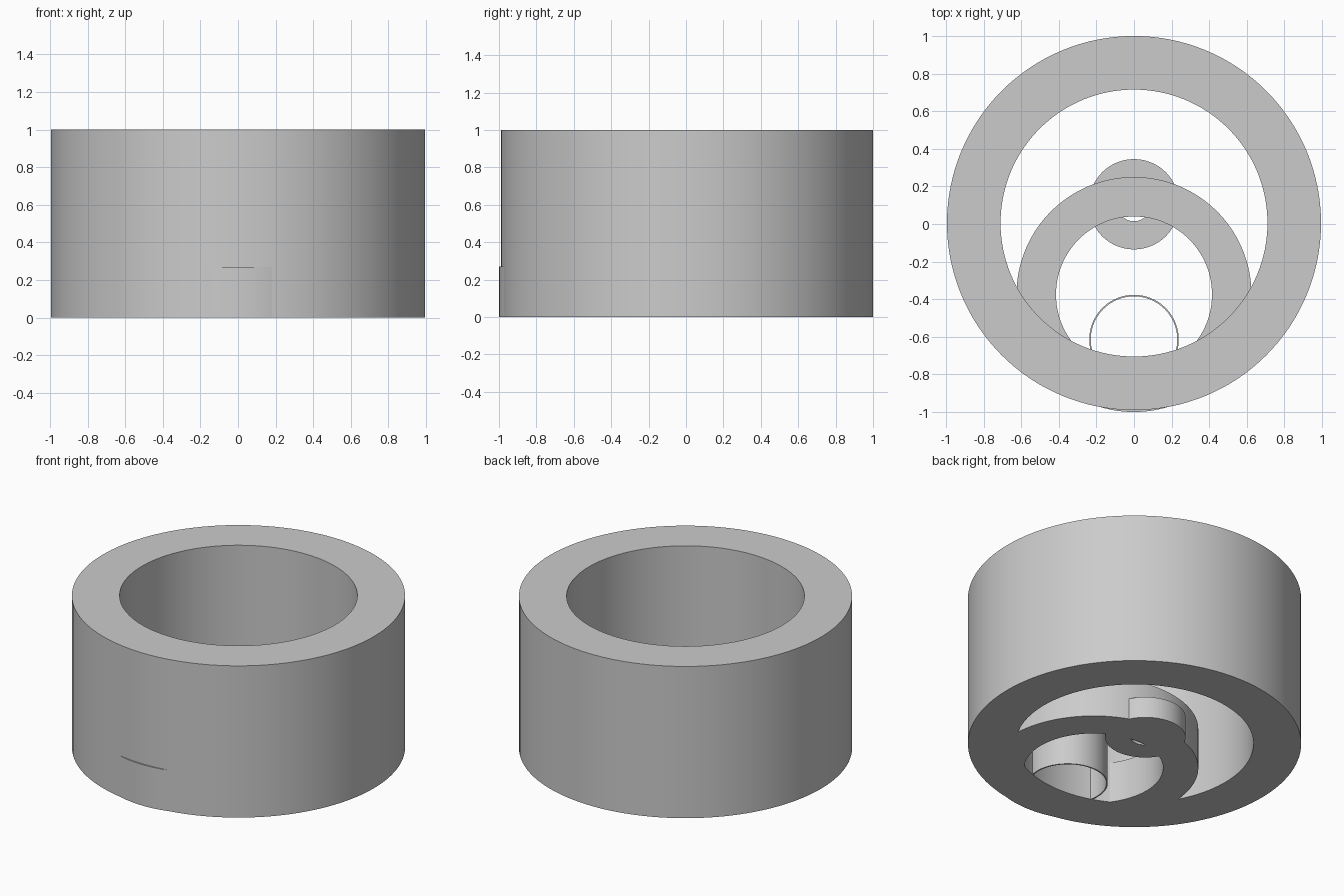
import bpy, bmesh, math

if "Cube" in bpy.data.objects:
    bpy.data.objects.remove(bpy.data.objects["Cube"])

SEGMENTS = 128


def tube(name, y, outer, inner, height):
    """Upright ring standing on z = 0, centred on (0, y)."""
    bm = bmesh.new()
    profile = [(outer, 0), (outer, height), (inner, height), (inner, 0)]
    loops = []
    for i in range(SEGMENTS):
        a = 2 * math.pi * i / SEGMENTS
        loops.append([bm.verts.new((r * math.cos(a), r * math.sin(a), z))
                      for r, z in profile])
    for i in range(SEGMENTS):
        a, b = loops[i], loops[(i + 1) % SEGMENTS]
        for k in range(4):
            n = (k + 1) % 4
            bm.faces.new((a[k], b[k], b[n], a[n]))
    bmesh.ops.recalc_face_normals(bm, faces=bm.faces)
    mesh = bpy.data.meshes.new(name)
    bm.to_mesh(mesh)
    bm.free()
    obj = bpy.data.objects.new(name, mesh)
    obj.location.y = y
    bpy.context.collection.objects.link(obj)
    bpy.context.view_layer.objects.active = obj
    obj.select_set(True)
    return obj


# Tall outer wall
tube("outer_ring", 0.005, 0.995, 0.71, 1.0)
# Low offset ring, just breaking through the front of the outer wall
tube("middle_ring", -0.375, 0.625, 0.415, 0.27)
# Small flat hub with a pierced centre
tube("hub_ring", 0.105, 0.24, 0.09, 0.14)
# Thin-walled sleeve at the front
tube("thin_sleeve", -0.615, 0.238, 0.23, 0.34)

bpy.ops.object.shade_smooth_by_angle(angle=math.radians(30))
